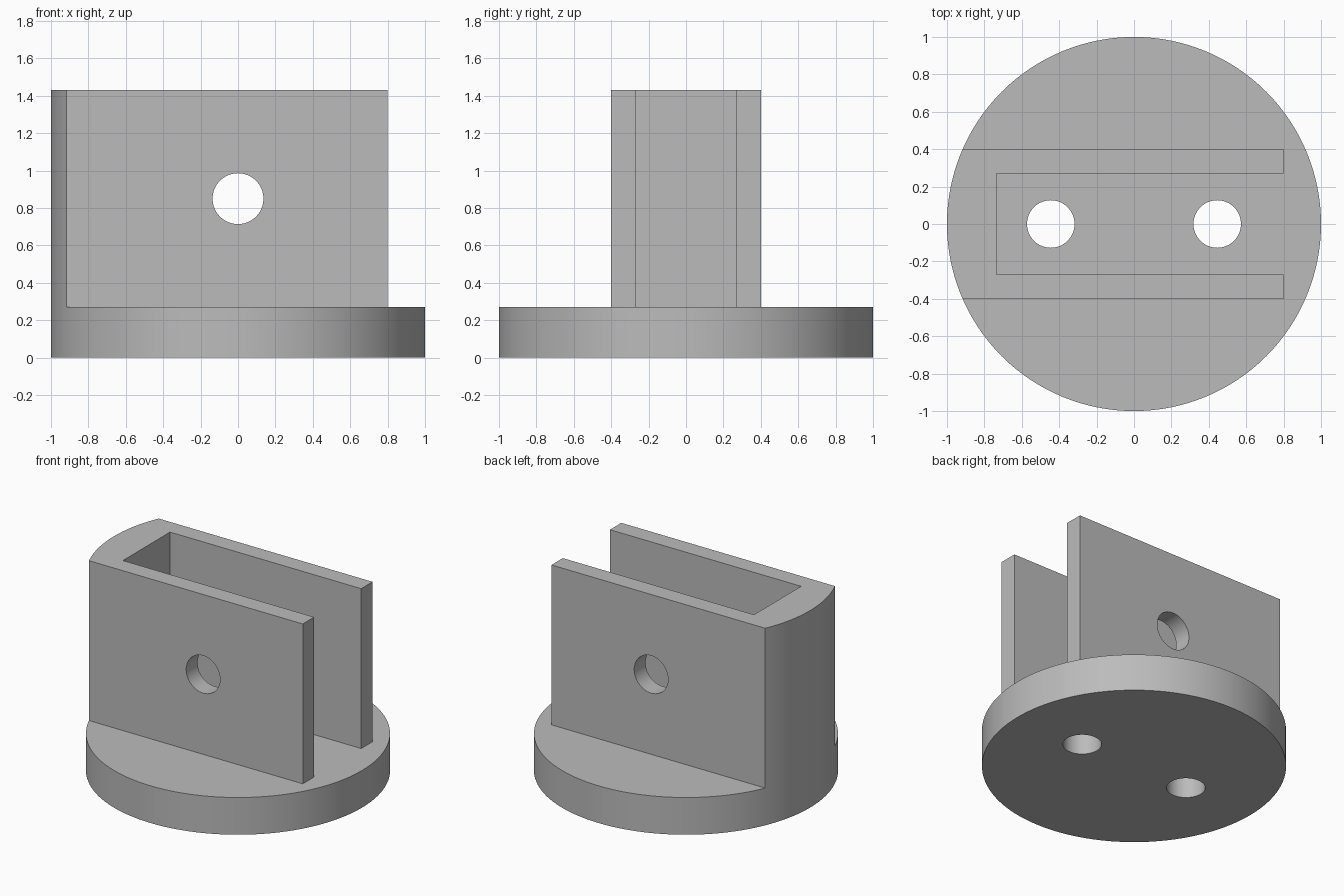
import bpy
import bmesh
import math

cube = bpy.data.objects.get("Cube")
if cube:
    bpy.data.objects.remove(cube, do_unlink=True)

BASE_TOP = 0.27
TOP = 1.43
WALL_OUT, WALL_IN = 0.4, 0.27   # half widths of the clevis and its slot
OPEN_X, SLOT_X = 0.8, -0.735    # open end and closed end of the slot
FAR = 1.3

# Single plain grey
grey = bpy.data.materials.new("grey")
grey.use_nodes = True
colour = (0.5, 0.5, 0.5, 1)
grey.diffuse_color = colour
grey.node_tree.nodes["Principled BSDF"].inputs["Base Color"].default_value = colour


def cylinder(name, radius, depth, location, rotation=(0, 0, 0), sides=64):
    bpy.ops.mesh.primitive_cylinder_add(vertices=sides, radius=radius, depth=depth,
                                        location=location, rotation=rotation)
    obj = bpy.context.object
    obj.name = name
    return obj


def prism(name, outline, bottom, top):
    bm = bmesh.new()
    face = bm.faces.new([bm.verts.new((x, y, bottom)) for x, y in outline])
    result = bmesh.ops.extrude_face_region(bm, geom=[face])
    verts = [v for v in result["geom"] if isinstance(v, bmesh.types.BMVert)]
    bmesh.ops.translate(bm, verts=verts, vec=(0, 0, top - bottom))
    bmesh.ops.recalc_face_normals(bm, faces=bm.faces)
    mesh = bpy.data.meshes.new(name)
    bm.to_mesh(mesh)
    bm.free()
    obj = bpy.data.objects.new(name, mesh)
    bpy.context.collection.objects.link(obj)
    return obj


def cut(target, cutter):
    cutter.hide_render = True
    mod = target.modifiers.new("cut", "BOOLEAN")
    mod.operation = "DIFFERENCE"
    mod.solver = "EXACT"
    mod.object = cutter
    bpy.context.view_layer.objects.active = target
    bpy.ops.object.modifier_apply(modifier=mod.name)
    bpy.data.objects.remove(cutter, do_unlink=True)


# Full-height round blank
bracket = cylinder("clevis_bracket", 1, TOP, (0, 0, TOP / 2), sides=128)
bracket.data.materials.append(grey)

# Remove everything around and inside the U-shaped wall
half = [(SLOT_X, WALL_IN), (OPEN_X, WALL_IN), (OPEN_X, WALL_OUT),
        (-FAR, WALL_OUT), (-FAR, FAR), (FAR, FAR)]
outline = half + [(x, -y) for x, y in reversed(half)]
cut(bracket, prism("wall_cutter", outline, BASE_TOP, TOP + 0.2))

# Pin hole through both walls
cut(bracket, cylinder("pin_cutter", 0.136, 1.2, (0, 0, 0.85), (math.pi / 2, 0, 0)))

# Screw holes through the base
for side in (-1, 1):
    cut(bracket, cylinder("screw_cutter", 0.127, 0.6, (side * 0.445, 0, 0.1)))

bpy.ops.object.select_all(action="DESELECT")
bracket.select_set(True)
bpy.context.view_layer.objects.active = bracket
bpy.ops.object.transform_apply(location=True, rotation=True, scale=True)
bpy.ops.object.shade_smooth_by_angle(angle=math.radians(30))
